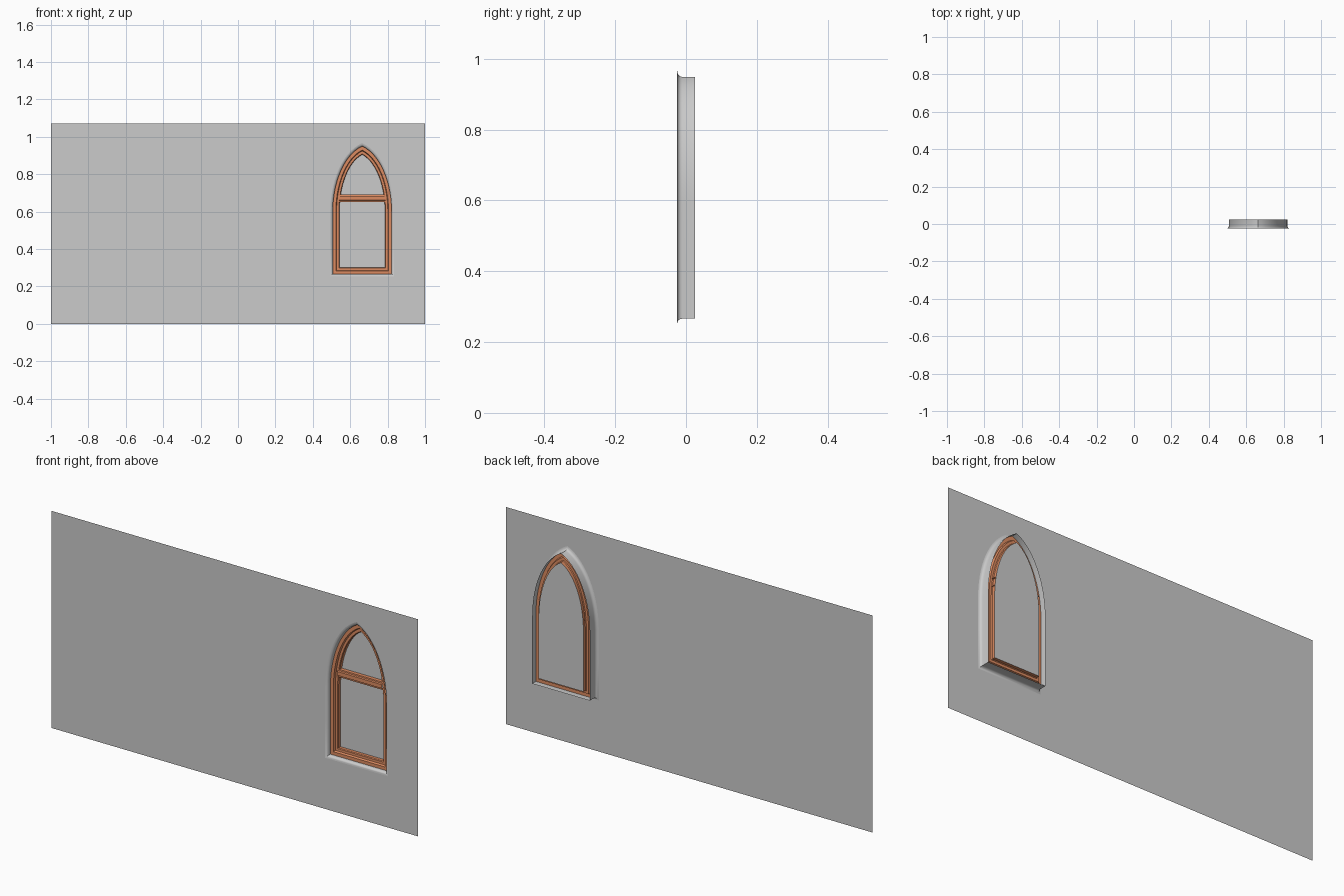
import bpy, bmesh, math

if "Cube" in bpy.data.objects:
    bpy.data.objects.remove(bpy.data.objects["Cube"])

CX, HW, BOTTOM, SPRING, TOP = 0.664, 0.157, 0.266, 0.60, 0.949
FRONT, BACK = -0.025, 0.025
ARCH = math.radians(75)      # sweep below 90 degrees leaves a soft point

wood = bpy.data.materials.new("orange_wood")
wood.diffuse_color = (0.72, 0.26, 0.12, 1)
wood.use_nodes = True
wood.node_tree.nodes["Principled BSDF"].inputs["Base Color"].default_value = wood.diffuse_color


def outline(d):
    """Window outline inset by d, counter-clockwise from the front."""
    w, top, n = HW - d, TOP - d * 1.27, 14
    c = math.cos(ARCH)
    right = []
    for i in range(n + 1):
        t = ARCH * i / n
        right.append((w * (math.cos(t) - c) / (1 - c),
                      SPRING + (top - SPRING) * math.sin(t) / math.sin(ARCH)))
    right.insert(0, (w, 0.436))
    right.insert(0, (w, BOTTOM + d))
    left = [(-x, z) for x, z in reversed(right[:-1])]
    return [(CX + x, z) for x, z in right + left]


def finish(bm, name, mat=None, smooth=True):
    me = bpy.data.meshes.new(name)
    bm.to_mesh(me)
    bm.free()
    ob = bpy.data.objects.new(name, me)
    bpy.context.collection.objects.link(ob)
    if mat:
        me.materials.append(mat)
    if smooth:
        bpy.ops.object.select_all(action='DESELECT')
        ob.select_set(True)
        bpy.context.view_layer.objects.active = ob
        bpy.ops.object.shade_smooth_by_angle(angle=math.radians(30))
    return ob


def ring(bm, d, y):
    return [bm.verts.new((x, y, z)) for x, z in outline(d)]


def loft(name, profile, mat=None):
    """Sweep an (inset, y) section around the window outline."""
    bm = bmesh.new()
    rings = [ring(bm, d, y) for d, y in profile]
    for a, b in zip(rings, rings[1:]):
        for i in range(len(a)):
            j = (i + 1) % len(a)
            bm.faces.new((a[i], a[j], b[j], b[i]))
    return finish(bm, name, mat)


# Thin wall sheet with the arched opening
FLARE = 0.014
bm = bmesh.new()
rect = [bm.verts.new((x, FRONT, z)) for x, z in ((-1, 0), (1, 0), (1, 1.07), (-1, 1.07))]
for loop in (rect, ring(bm, -FLARE, FRONT)):
    for i, v in enumerate(loop):
        bm.edges.new((v, loop[(i + 1) % len(loop)]))
bmesh.ops.triangle_fill(bm, edges=bm.edges[:], use_beauty=True)
for z in (0.03, 0.436):      # skirting and dado seams
    bmesh.ops.bisect_plane(bm, geom=bm.verts[:] + bm.edges[:] + bm.faces[:],
                           plane_co=(0, 0, z), plane_no=(0, 0, 1))
bm.normal_update()
bmesh.ops.reverse_faces(bm, faces=[f for f in bm.faces if f.normal.y > 0])
finish(bm, "wall", smooth=False)

# Rounded lip running into the deep reveal
lip = [(-FLARE + FLARE * math.sin(t), FRONT + FLARE * (1 - math.cos(t)))
       for t in (math.pi / 2 * i / 4 for i in range(5))]
loft("window_reveal", lip + [(0, BACK)])

# Stepped, hollow-backed frame moulding
loft("window_frame", [(0, -0.004), (0.016, -0.004), (0.020, 0.006),
                      (0.032, 0.006), (0.035, 0.010), (0.035, BACK)], wood)

# Pane closing the back of the frame
bm = bmesh.new()
bm.faces.new(ring(bm, 0.035, BACK))
finish(bm, "window_pane", smooth=False)

# Transom bar across the foot of the arch
section = [(0.652, BACK), (0.652, 0.007), (0.660, 0.006), (0.663, -0.002),
           (0.682, -0.002), (0.684, 0.006), (0.690, 0.007), (0.690, BACK)]
bm = bmesh.new()
ends = [[bm.verts.new((CX + s * 0.124, y, z)) for z, y in section] for s in (-1, 1)]
for i in range(len(section) - 1):
    bm.faces.new((ends[0][i], ends[1][i], ends[1][i + 1], ends[0][i + 1]))
finish(bm, "transom_bar", wood, smooth=False)
